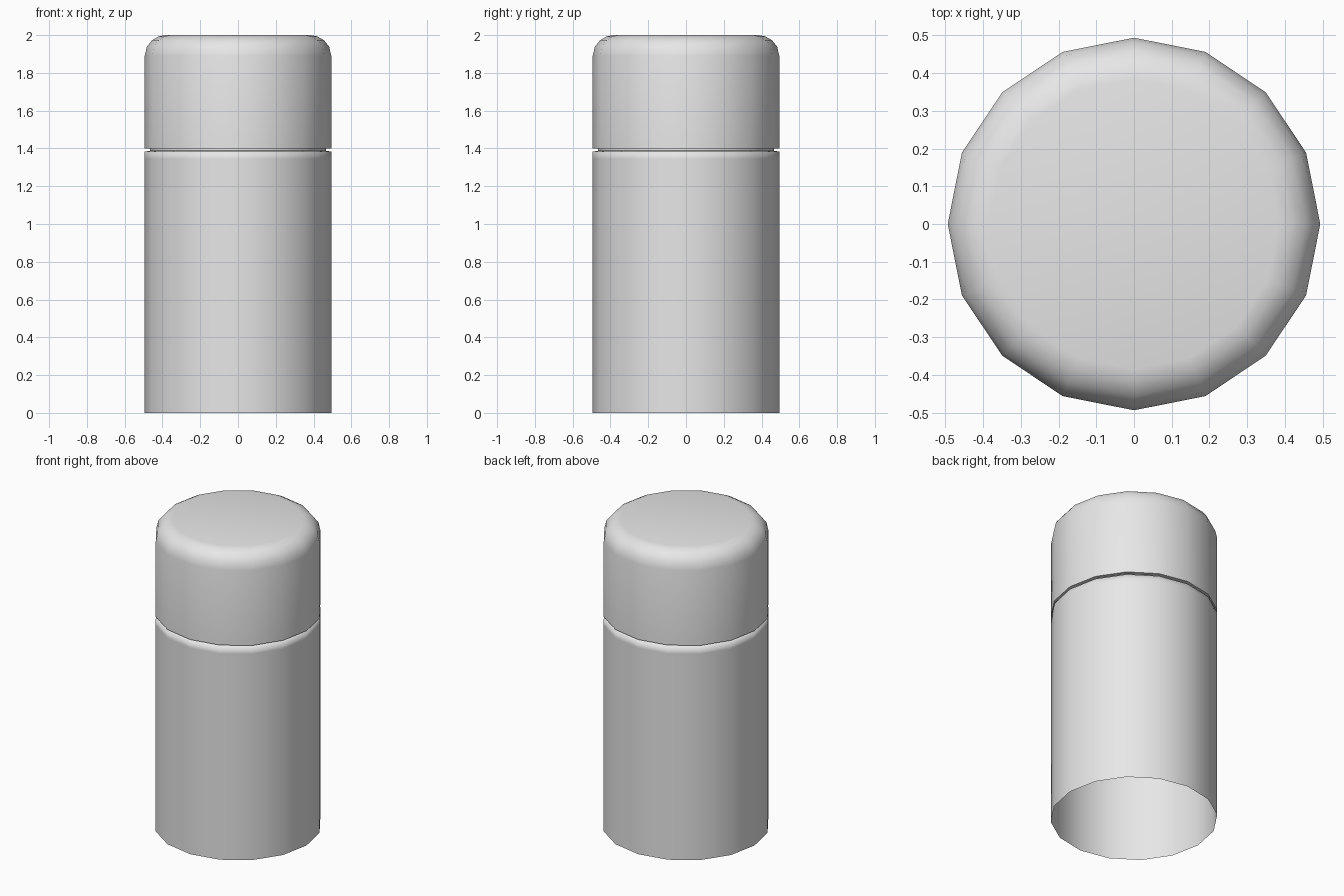
import bpy, bmesh, math

if "Cube" in bpy.data.objects:
    bpy.data.objects.remove(bpy.data.objects["Cube"])

SIDES = 16
R = 0.494       # outer radius
NECK_R = 0.465  # radius inside the groove

grey = bpy.data.materials.new("light grey")
grey.diffuse_color = (0.8, 0.8, 0.8, 1)
grey.use_nodes = True
grey.node_tree.nodes["Principled BSDF"].inputs["Base Color"].default_value = grey.diffuse_color


def lathe(name, profile, cap_top=False):
    """Spin a (radius, height) profile, listed bottom to top, around z."""
    bm = bmesh.new()
    rings = []
    for r, z in profile:
        rings.append([bm.verts.new((r * math.cos(2 * math.pi * i / SIDES),
                                    r * math.sin(2 * math.pi * i / SIDES), z))
                      for i in range(SIDES)])
    for low, high in zip(rings, rings[1:]):
        for i in range(SIDES):
            j = (i + 1) % SIDES
            bm.faces.new((low[i], low[j], high[j], high[i]))
    if cap_top:
        bm.faces.new(rings[-1])
    for face in bm.faces:
        face.smooth = True
    mesh = bpy.data.meshes.new(name)
    bm.to_mesh(mesh)
    bm.free()
    mesh.materials.append(grey)
    obj = bpy.data.objects.new(name, mesh)
    bpy.context.collection.objects.link(obj)
    return obj


# Body: tube open at the bottom, softly shaded shoulder at the top
lathe("body", [(R, 0), (R, 1.345), (R, 1.383), (NECK_R, 1.388)])

# Neck: thin recessed band in the groove
lathe("neck", [(NECK_R, 1.388), (NECK_R, 1.402)])

# Lid underside: flat ring above the groove
lathe("lid_underside", [(NECK_R, 1.402), (R, 1.400)])

# Lid: straight wall, rounded shoulder and flat top
lathe("lid", [(R, 1.400), (R, 1.89), (0.483, 1.938), (0.455, 1.973),
              (0.42, 1.993), (0.385, 2.0)], cap_top=True)
